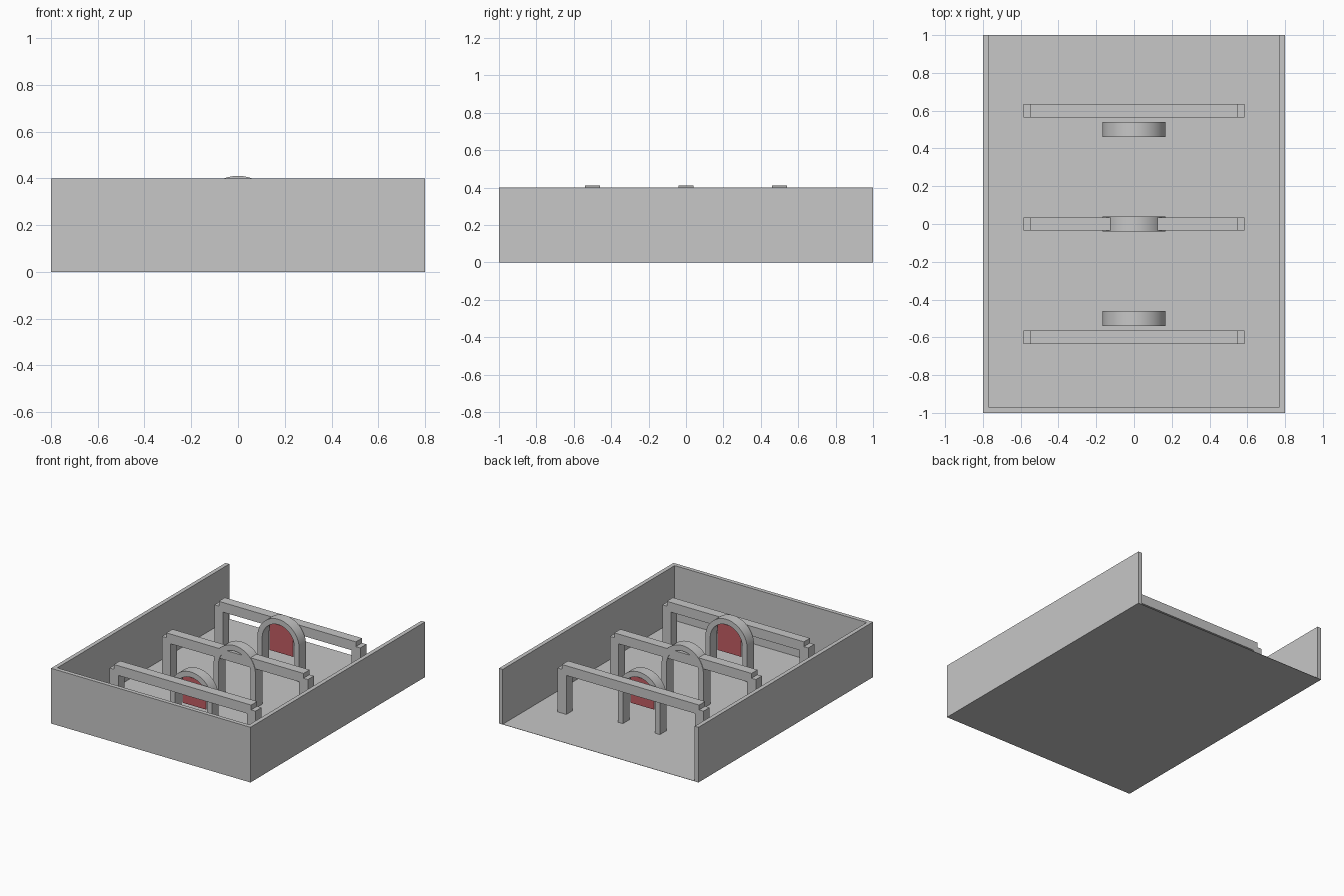
import bpy, bmesh, math
from mathutils import Vector

if "Cube" in bpy.data.objects:
    bpy.data.objects.remove(bpy.data.objects["Cube"], do_unlink=True)


def make_material(name, rgb):
    mat = bpy.data.materials.new(name)
    mat.use_nodes = True
    mat.diffuse_color = (*rgb, 1)
    mat.node_tree.nodes["Principled BSDF"].inputs["Base Color"].default_value = (*rgb, 1)
    return mat


GREY = make_material("light grey", (0.57, 0.57, 0.57))
RED = make_material("muted red", (0.54, 0.107, 0.125))


def finish(name, bm, mat):
    bmesh.ops.recalc_face_normals(bm, faces=bm.faces)
    mesh = bpy.data.meshes.new(name)
    bm.to_mesh(mesh)
    bm.free()
    mesh.materials.append(mat)
    obj = bpy.data.objects.new(name, mesh)
    bpy.context.collection.objects.link(obj)
    return obj


def box(name, low, high, mat=GREY):
    low, high = Vector(low), Vector(high)
    bm = bmesh.new()
    bmesh.ops.create_cube(bm, size=1)
    bmesh.ops.scale(bm, vec=high - low, verts=bm.verts)
    bmesh.ops.translate(bm, vec=(low + high) / 2, verts=bm.verts)
    return finish(name, bm, mat)


def extrude_outline(name, points, direction, mat=GREY):
    bm = bmesh.new()
    face = bm.faces.new([bm.verts.new(p) for p in points])
    result = bmesh.ops.extrude_face_region(bm, geom=[face])
    moved = [v for v in result["geom"] if isinstance(v, bmesh.types.BMVert)]
    bmesh.ops.translate(bm, vec=direction, verts=moved)
    return finish(name, bm, mat)


# Room shell: thin floor and a U-shaped wall, open at the back
HALF_W, HALF_L, WALL, FLOOR = 0.8, 1.0, 0.03, 0.002
box("floor", (-HALF_W, -HALF_L, 0), (HALF_W, HALF_L, FLOOR))
inner = HALF_W - WALL
outline = [(-HALF_W, HALF_L), (-HALF_W, -HALF_L), (HALF_W, -HALF_L), (HALF_W, HALF_L),
           (inner, HALF_L), (inner, WALL - HALF_L), (-inner, WALL - HALF_L), (-inner, HALF_L)]
extrude_outline("walls", [(x, y, FLOOR) for x, y in outline], (0, 0, 0.4 - FLOOR))

# Three portal frames: two posts and a crossbeam centred on the post tops
SPAN, R, POST_TOP = 0.55, 0.035, 0.32
for place, y in (("front", -0.6), ("middle", 0), ("rear", 0.6)):
    for side, x in (("left", SPAN), ("right", -SPAN)):
        box(f"{place}_{side}_post", (x - R, y - R, FLOOR), (x + R, y + R, POST_TOP))
    box(f"{place}_crossbeam", (-SPAN, y - R, POST_TOP - R), (SPAN, y + R, POST_TOP + R))


# Round-topped arches standing on the floor
OUTER, INNER, SPRING, DEPTH, STEPS = 0.168, 0.129, 0.243, 0.078, 24


def arch(name, y):
    def arc(radius):
        angles = [math.pi * i / STEPS for i in range(STEPS + 1)]
        return [(radius * math.cos(a), SPRING + radius * math.sin(a)) for a in angles]
    points = [(OUTER, FLOOR)] + arc(OUTER) + [(-OUTER, FLOOR), (-INNER, FLOOR)]
    points += arc(INNER)[::-1] + [(INNER, FLOOR)]
    obj = extrude_outline(name, [(x, y - DEPTH / 2, z) for x, z in points], (0, DEPTH, 0))
    bpy.ops.object.select_all(action="DESELECT")
    obj.select_set(True)
    bpy.context.view_layer.objects.active = obj
    bpy.ops.object.shade_smooth_by_angle(angle=math.radians(30))


for place, y in (("front", -0.5), ("middle", 0), ("rear", 0.5)):
    arch(f"{place}_arch", y)

# Red panels hanging in the outer arches
for place, y in (("front", -0.5), ("rear", 0.5)):
    box(f"{place}_panel", (-0.094, y - 0.003, 0.15), (0.094, y + 0.003, 0.35), RED)
